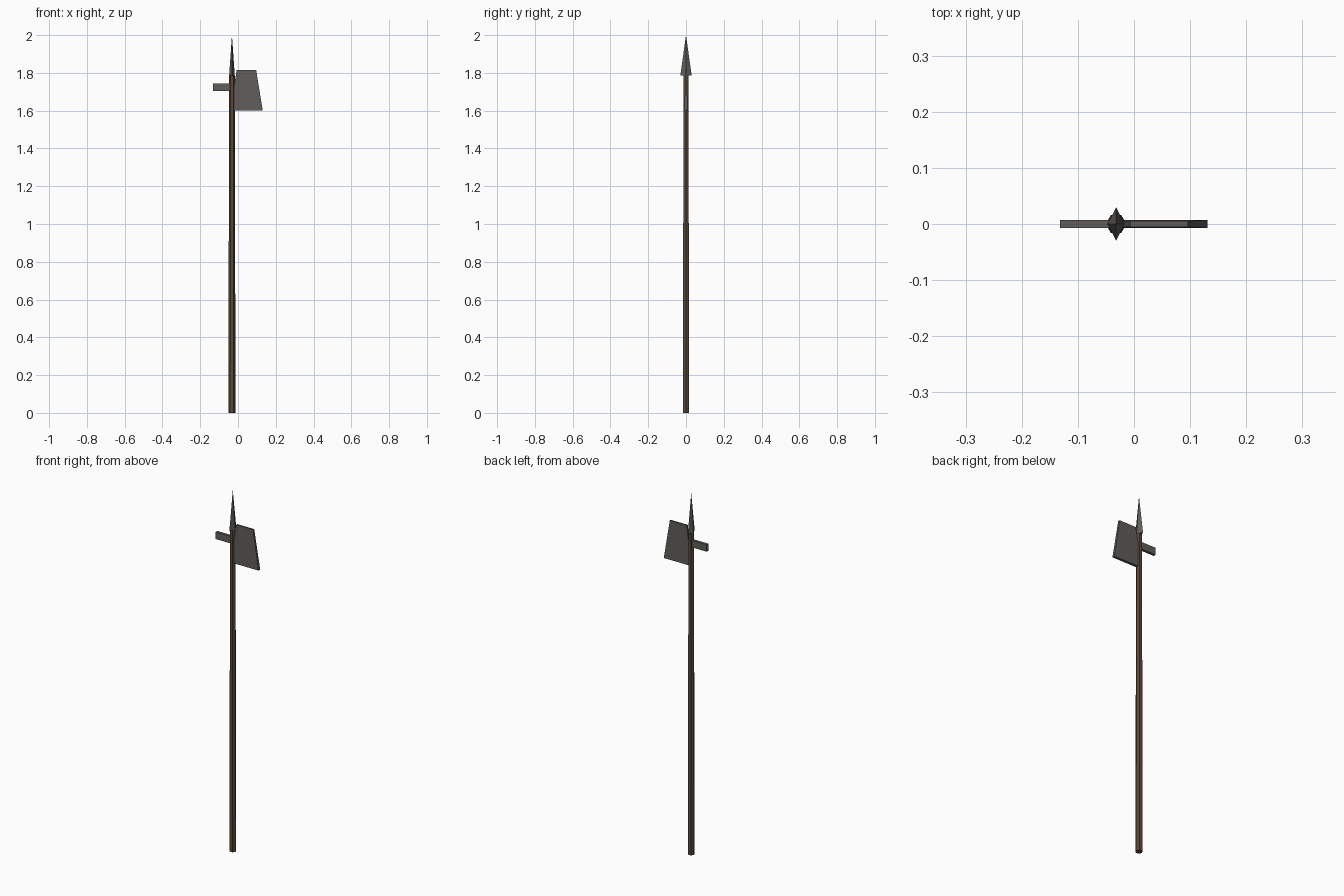
import bpy, bmesh, math
from mathutils import Matrix

if "Cube" in bpy.data.objects:
    bpy.data.objects.remove(bpy.data.objects["Cube"])

AXIS_X = -0.032  # pole centre line


def material(name, rgb):
    m = bpy.data.materials.new(name)
    m.diffuse_color = (*rgb, 1)
    m.use_nodes = True
    m.node_tree.nodes["Principled BSDF"].inputs["Base Color"].default_value = m.diffuse_color
    return m


wood = material("dark_wood", (0.10, 0.065, 0.04))
iron = material("dark_iron", (0.12, 0.11, 0.10))


def finish(name, bm, mat):
    bmesh.ops.recalc_face_normals(bm, faces=bm.faces)
    me = bpy.data.meshes.new(name)
    bm.to_mesh(me)
    bm.free()
    me.materials.append(mat)
    ob = bpy.data.objects.new(name, me)
    bpy.context.collection.objects.link(ob)
    return ob


def tapered(name, sides, r1, r2, z1, z2, mat, scale_x=1, turn=0):
    """Faceted upright cone or shaft on the pole axis."""
    bm = bmesh.new()
    bmesh.ops.create_cone(bm, cap_ends=True, segments=sides, radius1=r1,
                          radius2=r2, depth=z2 - z1,
                          matrix=Matrix.Rotation(turn, 4, 'Z'))
    for v in bm.verts:
        v.co.x = v.co.x * scale_x + AXIS_X
        v.co.z += (z1 + z2) / 2
    return finish(name, bm, mat)


def slab(name, bottom, top, z1, z2, y_bottom, y_top, mat):
    """Box whose bottom and top faces have their own x range and half thickness."""
    bm = bmesh.new()
    bmesh.ops.create_cube(bm, size=2)
    for v in bm.verts:
        up = v.co.z > 0
        xs, y = (top, y_top) if up else (bottom, y_bottom)
        v.co = (xs[v.co.x > 0], math.copysign(y, v.co.y), z2 if up else z1)
    return finish(name, bm, mat)


# six-sided pole, slightly thinner at the top
tapered("pole", 6, 0.0185, 0.0155, 0, 1.785, wood, turn=math.pi / 2)

# flattened four-sided spear point
tapered("spear_point", 4, 0.03, 0, 1.785, 2.0, iron, scale_x=0.5)

# axe blade flaring downwards
slab("axe_blade", (-0.04, 0.131), (-0.007, 0.096), 1.60, 1.816,
     0.0075, 0.005, iron)

# square bar on the back
slab("back_spike", (-0.132, AXIS_X), (-0.132, AXIS_X), 1.705, 1.744,
     0.0075, 0.0075, iron)
